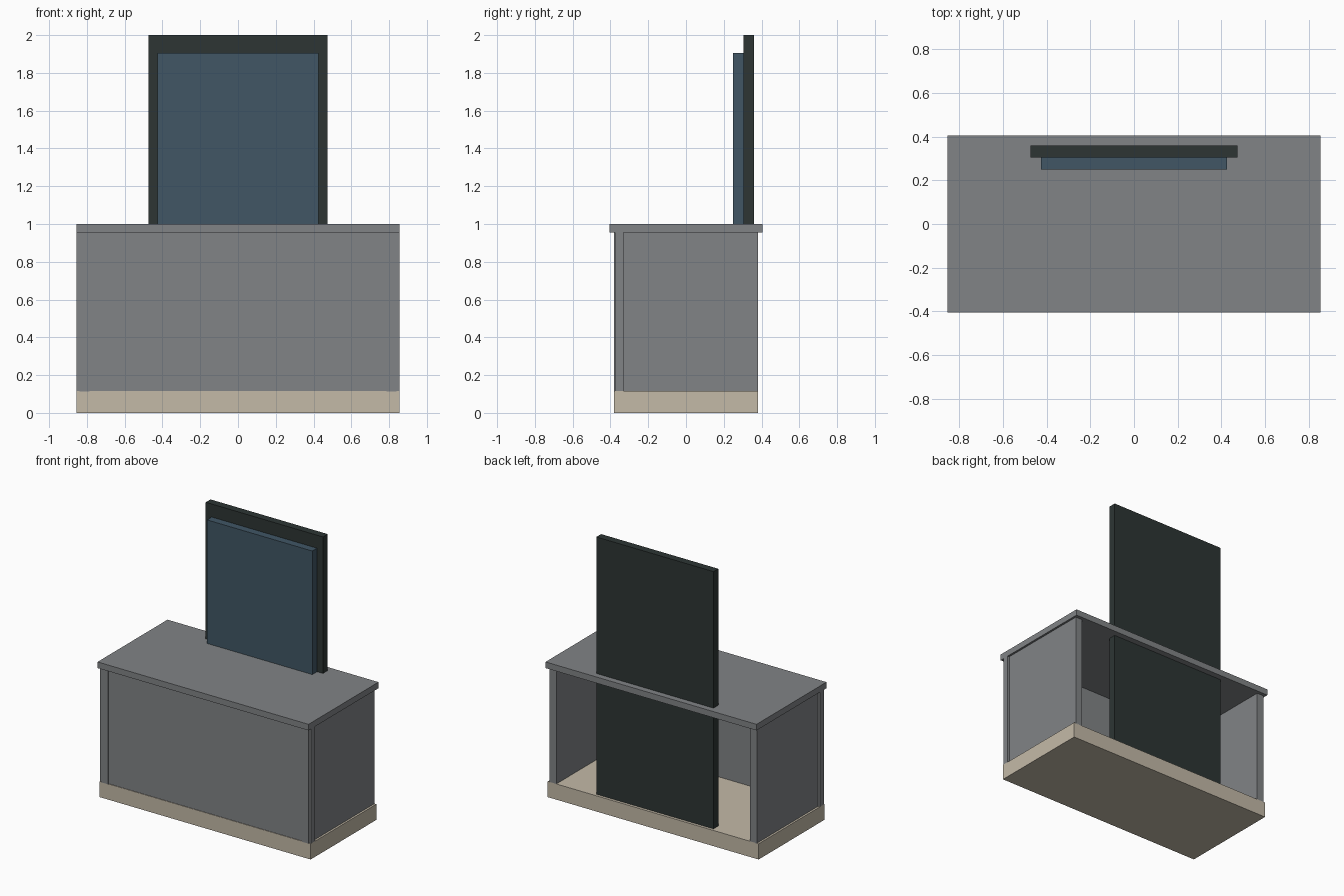
import bpy

cube = bpy.data.objects.get("Cube")
if cube:
    bpy.data.objects.remove(cube, do_unlink=True)


def material(name, rgb):
    m = bpy.data.materials.new(name)
    m.use_nodes = True
    m.diffuse_color = (*rgb, 1)
    m.node_tree.nodes["Principled BSDF"].inputs["Base Color"].default_value = (*rgb, 1)
    return m


def box(name, mat, x, y, z):
    """Box spanning the given (low, high) ranges on each axis."""
    spans = (x, y, z)
    bpy.ops.mesh.primitive_cube_add(size=1)
    ob = bpy.context.object
    ob.name = name
    ob.location = [(a + b) / 2 for a, b in spans]
    ob.scale = [b - a for a, b in spans]
    bpy.ops.object.transform_apply(location=True, rotation=False, scale=True)
    ob.data.materials.append(mat)
    return ob


grey = material("cabinet grey", (0.22, 0.23, 0.24))
beige = material("plinth beige", (0.55, 0.49, 0.39))
charcoal = material("charcoal", (0.026, 0.036, 0.034))
blue = material("slate blue", (0.052, 0.093, 0.13))

# Counter: plinth, worktop, closed front, open back
box("plinth", beige, (-0.855, 0.855), (-0.38, 0.38), (0, 0.115))
box("worktop", grey, (-0.855, 0.855), (-0.405, 0.405), (0.955, 1.0))
box("front_panel", grey, (-0.855, 0.855), (-0.376, -0.33), (0.115, 0.955))

# Side panels, set in slightly from the plinth ends
for side, s in (("left", 1), ("right", -1)):
    x = sorted((s * 0.785, s * 0.84))
    box(side + "_side_panel", grey, x, (-0.381, 0.38), (0.112, 0.955))

# Tall backboard rising through the worktop, with the display in front
box("backboard", charcoal, (-0.475, 0.475), (0.305, 0.36), (0.01, 2.0))
box("display_panel", blue, (-0.427, 0.427), (0.25, 0.305), (0.99, 1.905))
